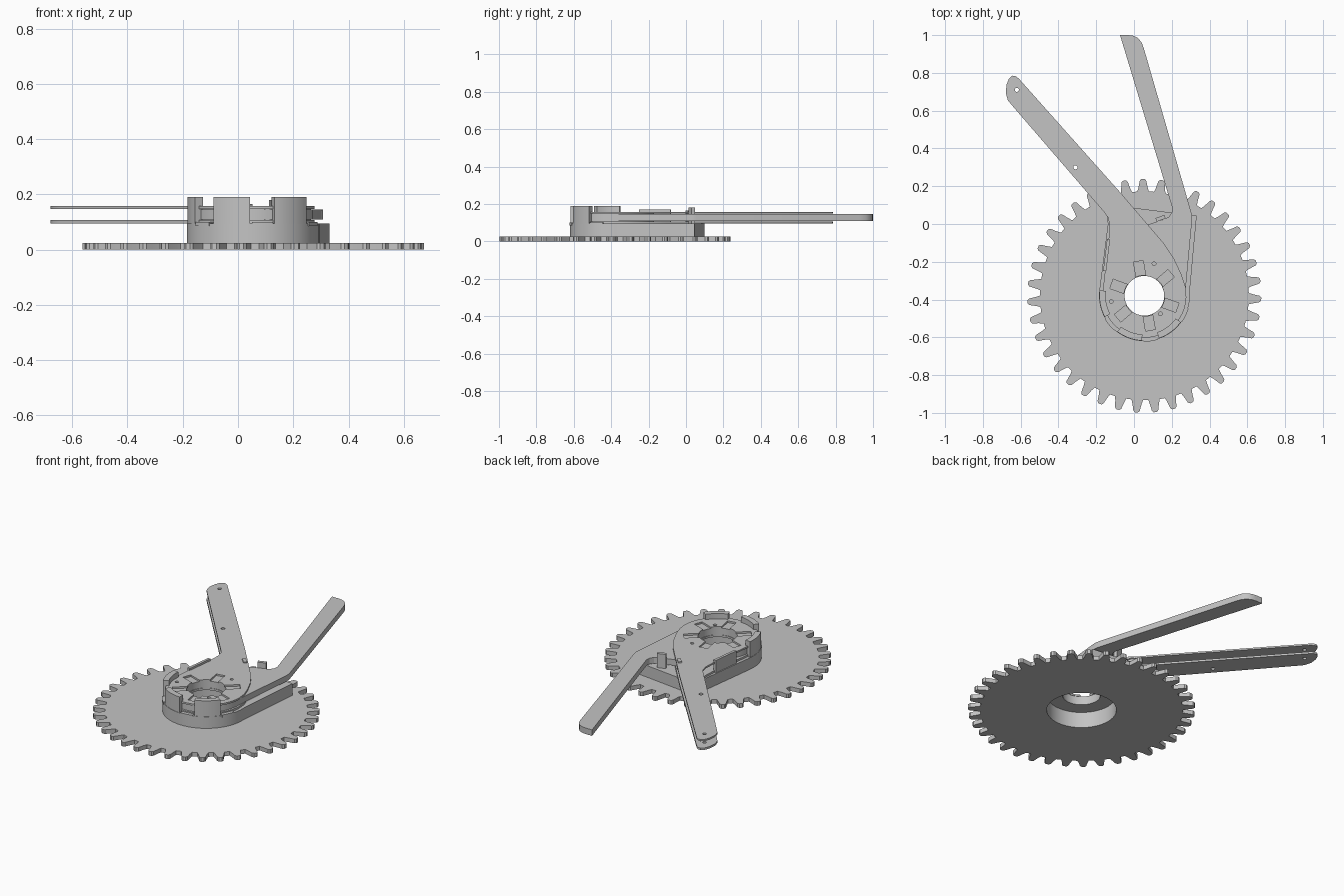
import bpy
from math import sin, cos, radians, pi

if "Cube" in bpy.data.objects:
    bpy.data.objects.remove(bpy.data.objects["Cube"])

CX, CY = 0.055, -0.38   # hub axis

grey = bpy.data.materials.new("plain_grey")
grey.use_nodes = True
grey.diffuse_color = (0.55, 0.55, 0.55, 1)
grey.node_tree.nodes["Principled BSDF"].inputs["Base Color"].default_value = grey.diffuse_color


def polar(r, deg, cx=CX, cy=CY):
    a = radians(deg)
    return (cx + r * cos(a), cy + r * sin(a))


def arc(r, start, end, n=32, cx=CX, cy=CY):
    return [polar(r, start + (end - start) * i / n, cx, cy) for i in range(n + 1)]


def circle(r, cx=CX, cy=CY, n=48):
    return arc(r, 0, 360, n, cx, cy)[:-1]


def slab(name, z0, z1, outline, holes=()):
    """Extrude a flat outline with holes from z0 to z1."""
    curve = bpy.data.curves.new(name, "CURVE")
    curve.dimensions = "2D"
    curve.fill_mode = "BOTH"
    curve.extrude = (z1 - z0) / 2
    for loop in [outline, *holes]:
        spline = curve.splines.new("POLY")
        spline.points.add(len(loop) - 1)
        for point, (x, y) in zip(spline.points, loop):
            point.co = (x, y, 0, 1)
        spline.use_cyclic_u = True
    obj = bpy.data.objects.new(name, curve)
    obj.location.z = (z0 + z1) / 2
    bpy.context.collection.objects.link(obj)
    bpy.ops.object.select_all(action="DESELECT")
    obj.select_set(True)
    bpy.context.view_layer.objects.active = obj
    bpy.ops.object.convert(target="MESH")
    obj = bpy.context.object
    obj.data.materials.clear()
    obj.data.materials.append(grey)
    bpy.ops.object.shade_smooth_by_angle(angle=radians(25))
    return obj


def ring_segment(name, z0, z1, r0, r1, start, end):
    slab(name, z0, z1, arc(r1, start, end, 10) + arc(r0, end, start, 10))


def block(name, z0, z1, x, y, length, width, deg):
    """Small upright block turned about its centre."""
    c, s = cos(radians(deg)), sin(radians(deg))
    corners = [(-1, -1), (1, -1), (1, 1), (-1, 1)]
    slab(name, z0, z1, [(x + (u * length * c - v * width * s) / 2,
                         y + (u * length * s + v * width * c) / 2) for u, v in corners])


# Gear wheel with tapered, rounded teeth
TEETH = 39
step = 360 / TEETH
tooth = [(-0.34, 0.553), (-0.26, 0.575), (-0.17, 0.611), (-0.08, 0.619),
         (0.08, 0.619), (0.17, 0.611), (0.26, 0.575), (0.34, 0.553)]
gear = [polar(r, 90.7 + (i + t) * step) for i in range(TEETH) for t, r in tooth]
slab("gear_wheel", 0, 0.025, gear, [circle(0.19)])

# Base housing: round drum running back into a tail
base = arc(0.24, 172, 364, 48) + [(0.332, 0.045), (0.2, 0.06), (-0.035, 0.09),
                                  (-0.11, 0.098), (-0.145, 0.05), (-0.138, 0)]
slab("base_housing", 0.025, 0.095, base, [circle(0.19)])

# Pair of thin lever plates reaching to the left rear
lever = arc(0.222, 170, 358, 48) + [
    (0.272, -0.33), (0.25, -0.265), (0.21, -0.18), (0.16, -0.105), (-0.07, 0.164), (-0.61, 0.77),
    (-0.628, 0.783), (-0.645, 0.785), (-0.662, 0.77), (-0.674, 0.74), (-0.679, 0.695),
    (-0.668, 0.655), (-0.645, 0.627), (-0.16, 0.065), (-0.138, 0.035), (-0.13, 0), (-0.132, -0.06)]
arm_holes = [circle(0.011, -0.62, 0.71, 12), circle(0.011, -0.31, 0.3, 12)]
pin_holes = [circle(0.01, x, y, 12) for x, y in ((0.106, -0.21), (-0.12, -0.41), (0.14, -0.476))]

# Hub opening with six radial slots as one contour
slotted = []
for k in range(6):
    mid = 40 + 60 * k
    slotted += [polar(0.105, mid - 14), polar(0.187, mid - 8),
                polar(0.187, mid + 8), polar(0.105, mid + 14),
                polar(0.105, mid + 22), polar(0.105, mid + 30), polar(0.105, mid + 38)]
slab("lower_lever_plate", 0.095, 0.107, lever, arm_holes + [circle(0.105)])
slab("upper_lever_plate", 0.148, 0.158, lever, arm_holes + pin_holes + [slotted])

# Solid lever between the plates, reaching to the rear
solid = arc(0.215, 150, 360, 48) + [
    (0.308, 0.03), (0.305, 0.055), (0.052, 0.93), (0.04, 0.962), (0.02, 0.985), (-0.005, 0.997),
    (-0.03, 1.0), (-0.074, 1.0), (0.203, 0.085), (0.2, 0.06), (0.185, 0.038), (0.16, 0.026),
    (0.075, -0.003), (0.05, -0.005), (0.03, 0.01), (-0.02, -0.05)]
slab("solid_lever", 0.11, 0.146, solid, [circle(0.11)])
slab("hub_core", 0.107, 0.148, circle(0.21), [circle(0.108)])

# Tall curved retaining tabs around the hub
for i, (a, b) in enumerate(((173, 208), (233, 267), (289, 324))):
    ring_segment(f"retaining_tab_{i + 1}", 0.095, 0.19, 0.205, 0.238, a, b)

# Low clips on the rim between the tabs
for i, a in enumerate((220, 278, 335)):
    ring_segment(f"rim_clip_{i + 1}", 0.085, 0.1, 0.215, 0.243, a - 9, a + 9)

# Guide strip on the left wall and stop posts between the levers
block("guide_strip", 0.095, 0.17, -0.145, -0.165, 0.17, 0.016, 83)
block("tall_stop_post", 0.095, 0.18, 0.14, 0.03, 0.05, 0.02, 20)
block("short_stop_post", 0.095, 0.165, 0.03, 0.02, 0.045, 0.02, -45)
